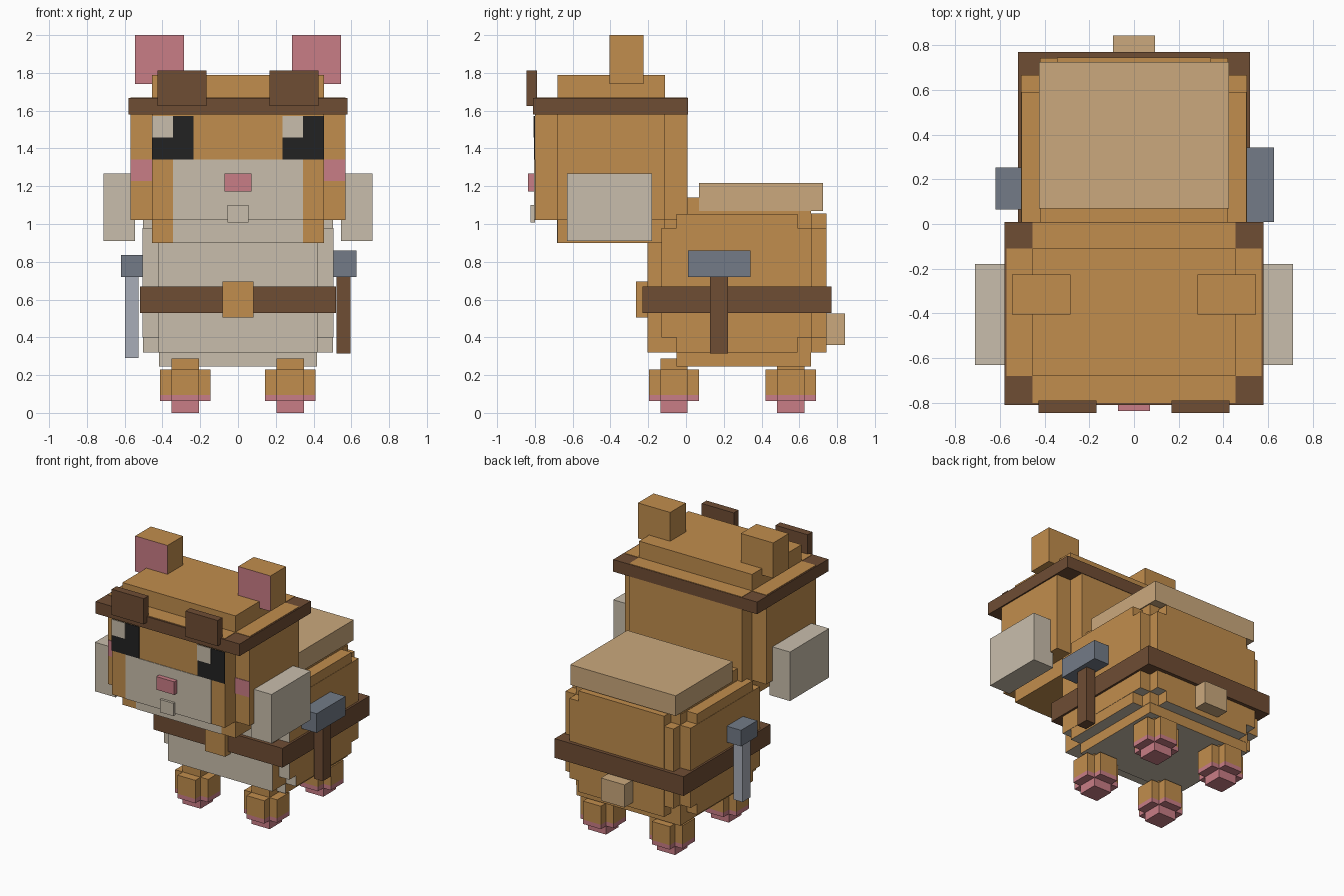
import bpy
import bmesh

cube = bpy.data.objects.get("Cube")
if cube:
    bpy.data.objects.remove(cube, do_unlink=True)


def material(name, hex_code):
    rgb = []
    for i in (0, 2, 4):
        c = int(hex_code[i:i + 2], 16) / 255
        rgb.append(c / 12.92 if c < 0.04045 else ((c + 0.055) / 1.055) ** 2.4)
    m = bpy.data.materials.new(name)
    m.use_nodes = True
    m.diffuse_color = (*rgb, 1)
    m.node_tree.nodes["Principled BSDF"].inputs["Base Color"].default_value = (*rgb, 1)
    return m


FUR = material("golden fur", "C18D4D")
CREAM = material("cream fur", "C9BEAC")
PINK = material("pink skin", "C97D86")
LEATHER = material("brown leather", "6F4D34")
BLACK = material("eye black", "222222")
STEEL = material("dark steel", "737B87")
BLADE = material("pale steel", "A9ADB8")
TAN = material("tan cloth", "CBA97D")


def blocks(name, boxes, mats, rule=None):
    """Boxes given as x, y and z ranges, joined in one object; rule picks a slot by normal."""
    bm = bmesh.new()
    for spans in boxes:
        verts = bmesh.ops.create_cube(bm, size=1)["verts"]
        for v in verts:
            v.co = [lo + (hi - lo) * (c + 0.5) for c, (lo, hi) in zip(v.co, spans)]
    bm.normal_update()
    for f in bm.faces:
        f.material_index = rule(f.normal) if rule else 0
    mesh = bpy.data.meshes.new(name)
    bm.to_mesh(mesh)
    bm.free()
    for m in mats:
        mesh.materials.append(m)
    obj = bpy.data.objects.new(name, mesh)
    bpy.context.collection.objects.link(obj)
    return obj


def box(name, x, y, z, mat):
    return blocks(name, [(x, y, z)], [mat])


def pair(name, x, y, z, mats, rule=None):
    for side, xs in (("left", x), ("right", (-x[1], -x[0]))):
        blocks(f"{side}_{name}", [(xs, y, z)], mats, rule)


def sym(w):
    return (-w, w)


# Body with stepped corners, cream on the front and underside
blocks("body", [
    (sym(0.42), (-0.205, 0.665), (0.32, 1.055)),
    (sym(0.345), (0.5, 0.745), (0.32, 1.055)),
    (sym(0.42), (0.5, 0.743), (0.40, 0.98)),
    (sym(0.503), (-0.05, 0.59), (0.32, 1.053)),
    (sym(0.505), (-0.13, 0.667), (0.40, 0.98)),
    (sym(0.418), (-0.05, 0.663), (0.245, 1.14)),
], [FUR, CREAM], lambda n: int(n.y < -0.5 or n.z < -0.5))
box("belt", sym(0.52), (-0.23, 0.77), (0.53, 0.67), LEATHER)
box("belt_buckle", sym(0.082), (-0.265, -0.2), (0.505, 0.695), FUR)
box("back_blanket", sym(0.425), (0.07, 0.725), (1.07, 1.217), TAN)
box("tail", sym(0.095), (0.74, 0.843), (0.36, 0.525), TAN)

# Legs: plus-shaped paws with pink soles
for end, cy in (("front", -0.063), ("back", 0.555)):
    for side, cx in (("left", 0.277), ("right", -0.279)):
        def around(c, w):
            return (c - w, c + w)
        wide, slim = 0.133, 0.072
        for part, core, outer, mat in (
                ("leg", (0.095, 0.287), (0.095, 0.23), FUR),
                ("paw", (0, 0.095), (0.063, 0.095), PINK)):
            blocks(f"{end}_{side}_{part}", [
                (around(cx, slim), around(cy, slim), core),
                (around(cx, wide), around(cy, slim), outer),
                (around(cx, slim), around(cy, wide), outer)], [mat])

# Head with stepped edges
blocks("head", [
    (sym(0.455), (-0.68, -0.11), (0.9, 1.79)),
    (sym(0.455), (-0.8, 0.007), (1.02, 1.671)),
    (sym(0.57), (-0.68, -0.11), (1.02, 1.671)),
], [FUR])
box("head_band", sym(0.58), (-0.81, 0.01), (1.58, 1.668), LEATHER)
pair("goggle", (0.168, 0.427), (-0.845, -0.79), (1.625, 1.812), [LEATHER])
pair("ear", (0.285, 0.545), (-0.405, -0.225), (1.742, 2.0), [FUR, PINK],
     lambda n: int(n.y < -0.5))
pair("cheek_tuft", (0.545, 0.712), (-0.63, -0.18), (0.91, 1.267), [CREAM])

# Painted face plates
FACE = (-0.804, -0.799)
box("muzzle_patch", sym(0.345), FACE, (1.02, 1.342), CREAM)
box("chin_patch", sym(0.345), (-0.684, -0.679), (0.9, 1.02), CREAM)
pair("blush", (0.455, 0.57), (-0.684, -0.679), (1.228, 1.342), [PINK])
pair("eye", (0.235, 0.455), FACE, (1.342, 1.572), [BLACK])
for side, x in (("left", 0.235), ("right", -0.455)):
    box(f"{side}_eye_glint", (x, x + 0.11), (-0.807, -0.803), (1.457, 1.572), CREAM)
box("nose", sym(0.072), (-0.837, -0.8), (1.172, 1.267), PINK)
box("tooth", sym(0.055), (-0.822, -0.8), (1.007, 1.1), CREAM)

# Tools hung at the hips
box("hammer_head", (0.5, 0.627), (0.01, 0.342), (0.72, 0.86), STEEL)
box("hammer_handle", (0.522, 0.595), (0.127, 0.222), (0.315, 0.72), LEATHER)
box("knife_grip", (-0.62, -0.5), (0.065, 0.252), (0.72, 0.837), STEEL)
box("knife_blade", (-0.598, -0.528), (0.113, 0.205), (0.29, 0.72), BLADE)
